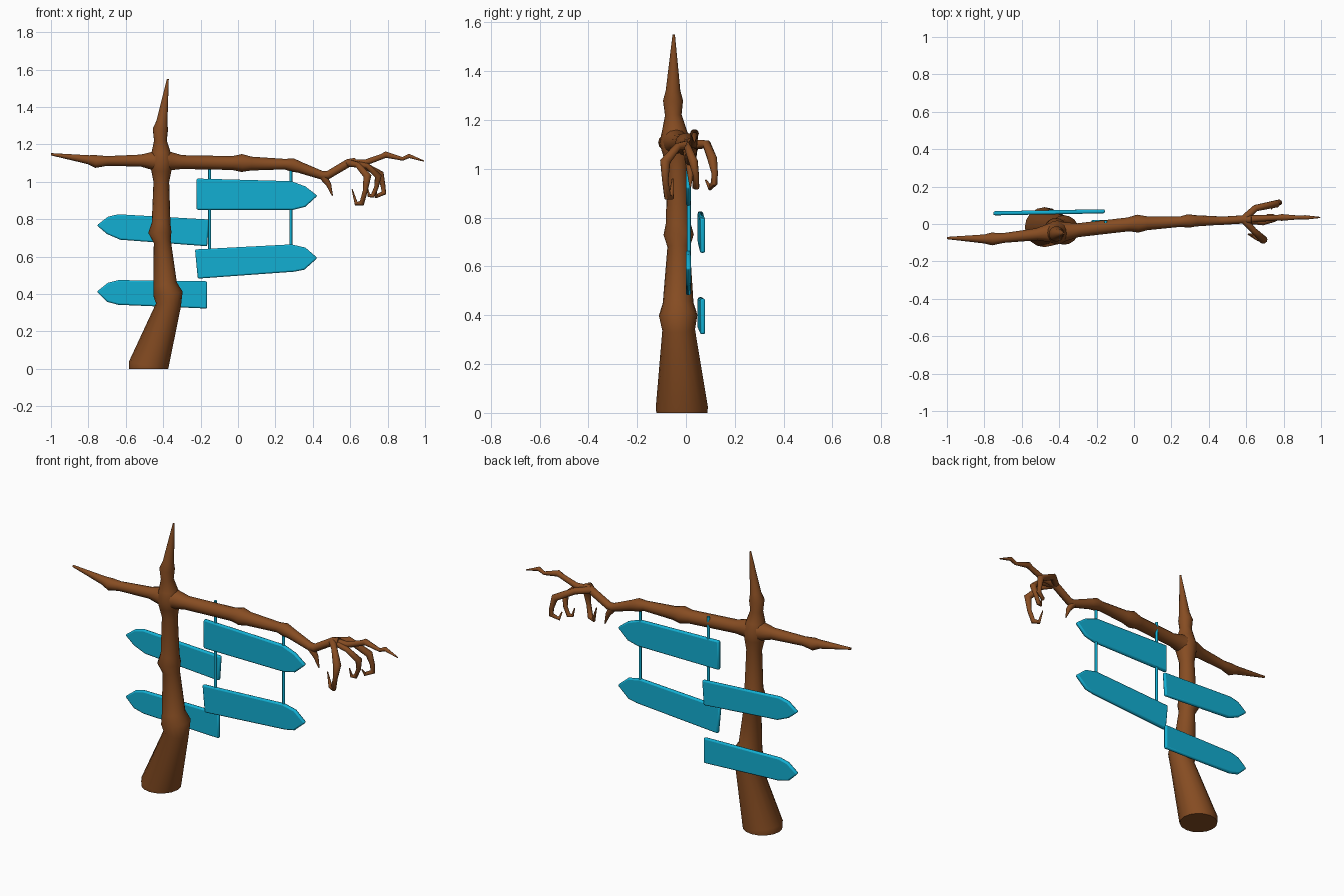
import bpy, bmesh
from mathutils import Vector

cube = bpy.data.objects.get("Cube")
if cube:
    bpy.data.objects.remove(cube, do_unlink=True)


def make_material(name, rgb):
    mat = bpy.data.materials.new(name)
    mat.use_nodes = True
    color = (*rgb, 1)
    mat.diffuse_color = color
    bsdf = mat.node_tree.nodes["Principled BSDF"]
    bsdf.inputs["Base Color"].default_value = color
    bsdf.inputs["Roughness"].default_value = 0.8
    return mat


bark = make_material("brown bark", (0.24, 0.073, 0.016))
paint = make_material("cyan paint", (0.006, 0.43, 0.65))


def add_mesh(name, mesh, material, angle=0.7):
    mesh.materials.clear()
    mesh.materials.append(material)
    obj = bpy.data.objects.new(name, mesh)
    bpy.context.collection.objects.link(obj)
    bpy.ops.object.select_all(action="DESELECT")
    obj.select_set(True)
    bpy.context.view_layer.objects.active = obj
    bpy.ops.object.shade_smooth_by_angle(angle=angle)
    return obj


def limb(name, points, material=bark, resolution=4):
    """Tapered tube through points given as (x, y, z, radius)."""
    curve = bpy.data.curves.new(name + " path", "CURVE")
    curve.dimensions = "3D"
    curve.bevel_depth = 1
    curve.bevel_resolution = resolution
    curve.use_fill_caps = True
    spline = curve.splines.new("POLY")
    spline.points.add(len(points) - 1)
    for p, (x, y, z, r) in zip(spline.points, points):
        p.co = (x, y, z, 1)
        p.radius = r
    temp = bpy.data.objects.new(name + " temp", curve)
    bpy.context.collection.objects.link(temp)
    bpy.context.view_layer.update()
    graph = bpy.context.evaluated_depsgraph_get()
    mesh = bpy.data.meshes.new_from_object(temp.evaluated_get(graph))
    bpy.data.objects.remove(temp, do_unlink=True)
    mesh.name = name
    return add_mesh(name, mesh, material, angle=1.1)


def board(name, outline, y_left, y_right):
    """Pointed plank from an x-z outline, slightly turned about z."""
    bm = bmesh.new()
    x0 = min(p[0] for p in outline)
    x1 = max(p[0] for p in outline)
    verts = []
    for x, z in outline:
        y = y_left + (y_right - y_left) * (x - x0) / (x1 - x0)
        verts.append(bm.verts.new((x, y - 0.011, z)))
    face = bm.faces.new(verts)
    back = bmesh.ops.extrude_face_region(bm, geom=[face])["geom"]
    moved = [v for v in back if isinstance(v, bmesh.types.BMVert)]
    bmesh.ops.translate(bm, verts=moved, vec=Vector((0, 0.022, 0)))
    bmesh.ops.recalc_face_normals(bm, faces=bm.faces)
    mesh = bpy.data.meshes.new(name)
    bm.to_mesh(mesh)
    bm.free()
    obj = add_mesh(name, mesh, paint)
    bevel = obj.modifiers.new("rounded edges", "BEVEL")
    bevel.width = 0.008
    bevel.segments = 2
    bevel.limit_method = "ANGLE"
    bevel.angle_limit = 0.9


# Trunk with knots and a spiked top
limb("trunk", [
    (-.478, -.017, 0, .104), (-.478, -.017, .02, .107), (-.372, -.03, .34, .067),
    (-.374, -.032, .4, .079), (-.389, -.032, .45, .063), (-.405, -.03, .68, .046),
    (-.418, -.03, .73, .062), (-.411, -.032, .78, .05), (-.41, -.036, 1, .042),
    (-.41, -.04, 1.06, .054), (-.41, -.045, 1.11, .064), (-.412, -.048, 1.16, .05),
    (-.415, -.052, 1.22, .034), (-.415, -.053, 1.28, .041), (-.407, -.053, 1.32, .03),
    (-.375, -.05, 1.55, .005)], resolution=6)

# Cross branches
limb("right_branch", [
    (-1, -.075, 1.147, .006), (-.8, -.08, 1.118, .024), (-.76, -.08, 1.108, .034),
    (-.7, -.075, 1.111, .026), (-.52, -.055, 1.113, .032), (-.46, -.048, 1.112, .048),
    (-.41, -.045, 1.11, .06)])
limb("left_branch", [
    (-.41, -.045, 1.11, .06), (-.36, -.04, 1.11, .049), (-.3, -.033, 1.105, .037),
    (-.03, -.002, 1.1, .037), (.02, .002, 1.1, .048), (.07, .004, 1.097, .037),
    (.25, .013, 1.094, .028), (.29, .016, 1.09, .036), (.33, .017, 1.077, .03),
    (.45, .018, 1.034, .023), (.48, .018, 1.035, .022), (.59, .025, 1.1, .022),
    (.63, .025, 1.108, .02)])
limb("wrist_thorn", [
    (.45, .018, 1.035, .022), (.485, .018, .985, .014), (.505, .018, .925, .003)])

# Clawed twig fingers
limb("long_finger", [
    (.59, .025, 1.1, .022), (.68, .03, 1.102, .017), (.77, .034, 1.135, .015),
    (.79, .035, 1.145, .018), (.88, .035, 1.122, .01), (.915, .035, 1.138, .012),
    (.995, .035, 1.11, .003)], resolution=3)
limb("front_finger", [
    (.59, .02, 1.1, .02), (.64, -.035, 1.09, .016), (.692, -.085, 1.03, .022),
    (.68, -.085, .95, .013), (.662, -.075, .885, .015), (.632, -.06, .883, .011),
    (.61, -.055, .96, .003)], resolution=3)
limb("middle_finger", [
    (.6, .02, 1.1, .018), (.69, .008, 1.085, .015), (.75, .03, 1.03, .019),
    (.74, .042, .97, .012), (.72, .042, .925, .013), (.7, .035, .925, .009),
    (.69, .03, .97, .003)], resolution=3)
limb("back_finger", [
    (.59, .03, 1.1, .02), (.65, .085, 1.1, .018), (.762, .108, 1.04, .02),
    (.775, .118, .98, .013), (.78, .115, .94, .014), (.74, .1, .922, .011),
    (.735, .08, .955, .003)], resolution=3)

# Boards hung from the left branch
board("upper_hanging_board", [
    (-.222, .85), (.295, .85), (.36, .866), (.425, .925),
    (.36, .975), (.285, 1.003), (-.222, 1.017)], .01, .01)
board("lower_hanging_board", [
    (-.215, .482), (.3, .519), (.355, .53), (.425, .592),
    (.36, .648), (.285, .665), (-.23, .638)], .01, .01)

# Boards fixed behind the trunk
board("upper_back_board", [
    (-.165, .655), (-.63, .69), (-.7, .72), (-.755, .767),
    (-.695, .813), (-.64, .826), (-.155, .798)], .057, .068)
board("lower_back_board", [
    (-.165, .322), (-.64, .342), (-.7, .358), (-.755, .412),
    (-.695, .46), (-.64, .474), (-.165, .468)], .057, .068)

# Hanging rods
for label, x, top in (("inner", -.152, 1.14), ("outer", .283, 1.09)):
    limb(label + "_rod", [(x, .012, .6, .008), (x, .012, top, .008)], paint, 2)
